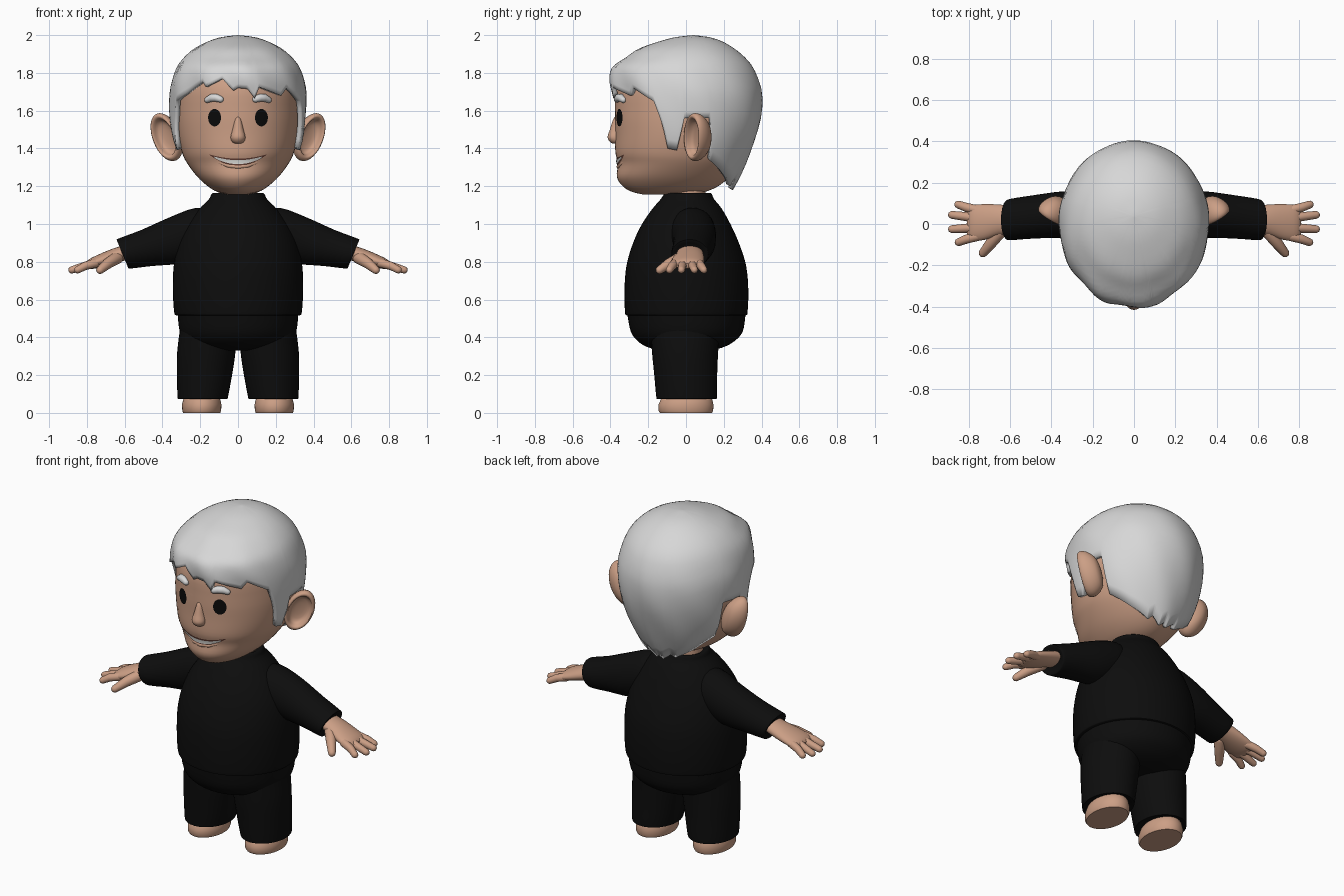
import bpy, bmesh, math
from mathutils import Vector

default = bpy.data.objects.get("Cube")
if default:
    bpy.data.objects.remove(default)


def material(name, r, g, b):
    m = bpy.data.materials.new(name)
    m.use_nodes = True
    m.diffuse_color = (r, g, b, 1)
    bsdf = m.node_tree.nodes["Principled BSDF"]
    bsdf.inputs["Base Color"].default_value = (r, g, b, 1)
    bsdf.inputs["Roughness"].default_value = 0.7
    return m


skin = material("skin", 0.6, 0.345, 0.235)
silver = material("silver hair", 0.68, 0.68, 0.68)
black = material("black cloth", 0.004, 0.004, 0.004)
ink = material("eye black", 0.003, 0.003, 0.003)
lip_dark = material("mouth brown", 0.13, 0.05, 0.035)
ivory = material("teeth white", 0.75, 0.75, 0.72)


def make(name, rows, mat, closed=True, caps=True, angle=50):
    """Skin a list of point rows into a smooth shaded object."""
    bm = bmesh.new()
    grid = [[bm.verts.new(p) for p in row] for row in rows]
    n = len(grid[0])
    for a, b in zip(grid, grid[1:]):
        for i in range(n if closed else n - 1):
            j = (i + 1) % n
            bm.faces.new((a[i], a[j], b[j], b[i]))
    if closed and caps:
        bm.faces.new(grid[0])
        bm.faces.new(grid[-1])
    bmesh.ops.remove_doubles(bm, verts=bm.verts, dist=0.0002)
    bmesh.ops.recalc_face_normals(bm, faces=bm.faces)
    mesh = bpy.data.meshes.new(name)
    bm.to_mesh(mesh)
    bm.free()
    mesh.materials.append(mat)
    mesh.shade_smooth()
    mesh.set_sharp_from_angle(angle=math.radians(angle))
    obj = bpy.data.objects.new(name, mesh)
    bpy.context.collection.objects.link(obj)
    return obj


def loft(name, rings, mat, seg=32, **kw):
    """Rings are (centre, half axis, other half axis)."""
    turn = [math.tau * i / seg for i in range(seg)]
    return make(name, [[Vector(c) + Vector(u) * math.cos(a) + Vector(v) * math.sin(a)
                        for a in turn] for c, u, v in rings], mat, **kw)


def refine(table, n=4):
    """Catmull-Rom resampling of a table of rows."""
    out = []
    last = len(table) - 1
    for i in range(last):
        rows = [table[max(0, min(last, i + k))] for k in (-1, 0, 1, 2)]
        for s in range(n):
            t = s / n
            out.append([b + t / 2 * (c - a + t * (2*a - 5*b + 4*c - d + t * (3*(b - c) + d - a)))
                        for a, b, c, d in zip(*rows)])
    return out + [list(table[-1])]


def lookup(table, z):
    for a, b in zip(table, table[1:]):
        if z <= b[0]:
            t = max(0, (z - a[0]) / (b[0] - a[0]))
            return [p + (q - p) * t for p, q in zip(a, b)]
    return table[-1]


def column(name, table, mat, cx=0, **kw):
    """Upright form from rows of height, half width, front y, back y."""
    return loft(name, [((cx, (f + b) / 2, z), (r, 0, 0), (0, (b - f) / 2, 0))
                       for z, r, f, b in table], mat, seg=48, **kw)


def tube(name, pts, radii, mat):
    """Round ended tube along a path."""
    pts = [Vector(p) for p in pts]
    rings = []
    for i, (p, r) in enumerate(zip(pts, radii)):
        d = (pts[min(i + 1, len(pts) - 1)] - pts[max(i - 1, 0)]).normalized()
        u = d.cross(Vector((0.1, 0.3, 1))).normalized()
        v = d.cross(u)
        steps = [0]
        if i == 0:
            steps = [-85, -60, -30, 0]
        elif i == len(pts) - 1:
            steps = [0, 30, 60, 85]
        for s in steps:
            a = math.radians(s)
            rings.append((p + d * r * math.sin(a), u * r * math.cos(a), v * r * math.cos(a)))
    return loft(name, rings, mat, seg=16)


# Head and neck
head = refine([
    (1.155, 0.05, -0.22, 0.02), (1.17, 0.11, -0.285, 0.1), (1.2, 0.16, -0.335, 0.17),
    (1.25, 0.215, -0.366, 0.23), (1.32, 0.268, -0.36, 0.28), (1.38, 0.297, -0.374, 0.31),
    (1.48, 0.32, -0.374, 0.34), (1.6, 0.327, -0.375, 0.36), (1.75, 0.31, -0.36, 0.35),
    (1.88, 0.22, -0.24, 0.26), (1.95, 0.08, -0.08, 0.1)])
column("head", head, skin)
column("neck", [(1.1, 0.105, -0.09, 0.105), (1.22, 0.1, -0.08, 0.1)], skin)


def face_y(x, z):
    _, r, f, b = lookup(head, z)
    return (f + b) / 2 - (b - f) / 2 * math.sqrt(max(0, 1 - (x / r) ** 2))


def plate(name, cx, w, low, high, mat, lift):
    """Thin patch lying on the face; low and high are heights over -1..1."""
    rows = []
    for i in range(21):
        t = math.sin(math.pi * (i / 20 - 0.5))
        x = cx + w * t
        zs = [low(t) + (high(t) - low(t)) * k / 6 for k in range(7)]
        rows.append([(x, face_y(x, z) - lift, z) for z in zs])
    return make(name, rows, mat, closed=False)


def arc(t):
    return math.sqrt(max(0, 1 - t * t))


# Mouth and nose
plate("mouth", 0, 0.15, lambda t: 1.31 + 0.055 * t * t,
      lambda t: 1.346 + 0.022 * t * t, lip_dark, 0.004)
plate("teeth", 0, 0.125, lambda t: 1.317 + 0.032 * t * t,
      lambda t: 1.338 + 0.019 * t * t, ivory, 0.008)
tube("lower_lip", [(x, face_y(x, 1.3) + 0.006, 1.302 + 2.4 * x * x)
                   for x in (-0.1, -0.05, 0, 0.05, 0.1)], [0.008, 0.011, 0.012, 0.011, 0.008], skin)
nose = refine([(1.425, 0.012, -0.385, -0.35), (1.435, 0.031, -0.403, -0.34),
               (1.46, 0.039, -0.415, -0.34), (1.5, 0.029, -0.403, -0.34),
               (1.55, 0.017, -0.387, -0.35), (1.567, 0.006, -0.377, -0.36)])
column("nose", nose, skin)

# Hair shell with a ragged hem, given as angle from the front and height
shell = refine([
    (1.16, 0.2, -0.3, 0.235), (1.25, 0.26, -0.34, 0.285), (1.4, 0.33, -0.37, 0.35),
    (1.55, 0.358, -0.385, 0.395), (1.68, 0.363, -0.395, 0.403), (1.76, 0.35, -0.405, 0.385),
    (1.83, 0.325, -0.388, 0.355), (1.88, 0.288, -0.318, 0.315), (1.93, 0.23, -0.245, 0.255),
    (1.97, 0.15, -0.13, 0.185), (1.99, 0.085, -0.05, 0.12), (2.0, 0, 0.04, 0.04)])
side_hem = [(64, 1.65), (71, 1.52), (76, 1.4), (84, 1.39), (88, 1.56), (108, 1.56),
            (114, 1.34), (135, 1.26), (156, 1.2), (162, 1.22), (174, 1.18), (180, 1.2)]
fringe = {1: [(0, 1.72), (8, 1.715), (14, 1.665), (18, 1.725), (40, 1.68), (46, 1.72)],
          -1: [(0, 1.72), (4, 1.705), (14, 1.77), (28, 1.725), (32, 1.755), (50, 1.69)]}
hems = {s: fringe[s] + side_hem for s in fringe}
ROWS, COLS = 20, 180
hair_rows = []
for k in range(ROWS + 1):
    row = []
    for i in range(COLS):
        deg = i * 360 / COLS
        s = 1 if deg <= 180 else -1
        hem = lookup(hems[s], min(deg, 360 - deg))[1]
        lift = math.sin(math.pi / 2 * k / ROWS)
        z = hem + (2 - hem) * lift
        _, r, f, b = lookup(shell, z)
        a = math.radians(deg)
        # Soft sweeping locks, strongest over the forehead
        wave = 1 + (0.008 + 0.012 * max(0, math.cos(a))) * math.sin(9 * a + 14 * z) * (1 - lift)
        row.append((r * math.sin(a) * wave, (f + b) / 2 - (b - f) / 2 * math.cos(a) * wave, z))
    hair_rows.append(row)
hair = make("hair", hair_rows, silver, caps=False)
thick = hair.modifiers.new("thickness", "SOLIDIFY")
thick.thickness = 0.025
thick.offset = -1

# Shirt and trouser seat
column("shirt", refine([
    (0.515, 0.3, -0.285, 0.29), (0.517, 0.328, -0.315, 0.318), (0.535, 0.338, -0.323, 0.326),
    (0.65, 0.345, -0.326, 0.33), (0.78, 0.34, -0.315, 0.318), (0.9, 0.315, -0.28, 0.28),
    (1.0, 0.267, -0.233, 0.235), (1.08, 0.205, -0.178, 0.19), (1.13, 0.155, -0.135, 0.15),
    (1.155, 0.142, -0.118, 0.138), (1.163, 0.13, -0.108, 0.128), (1.15, 0.1, -0.08, 0.1)]), black)
column("trouser_seat", refine([
    (0.33, 0.1, -0.13, 0.13), (0.345, 0.2, -0.195, 0.19), (0.375, 0.27, -0.25, 0.25),
    (0.43, 0.308, -0.292, 0.3), (0.53, 0.32, -0.312, 0.316)]), black)

# Everything that comes in pairs; left is +x
for s, side in ((1, "left"), (-1, "right")):
    def flip(p):
        return Vector((p[0] * s, p[1], p[2]))

    # Eyes and brows
    plate(side + "_eye", 0.124 * s, 0.034, lambda t: 1.563 - 0.046 * arc(t),
          lambda t: 1.563 + 0.046 * arc(t), ink, 0.006)
    brow = [(0.093, 1.66), (0.115, 1.668), (0.14, 1.668), (0.162, 1.657)]
    tube(side + "_eyebrow", [(x * s, face_y(x, z) - 0.006, z) for x, z in brow],
         [0.017, 0.021, 0.021, 0.016], silver)

    # Cupped ear
    out, wide, tall = Vector((0.55, -0.83, 0)), Vector((0.068, 0.045, 0)), Vector((0.034, 0, 0.127))
    cup = [(-0.065, 0.1), (-0.06, 0.4), (-0.045, 0.7), (-0.01, 0.94), (0.02, 1), (0.038, 0.95),
           (0.044, 0.86), (0.036, 0.77), (0.012, 0.68), (0, 0.5), (-0.004, 0.1)]
    loft(side + "_ear", [(flip(Vector((0.37, 0.065, 1.46)) + out * h), flip(wide * r), flip(tall * r))
                         for h, r in refine(cup, 2)], skin)

    # Sleeve: x, y, z, lean, half height, half depth
    sleeve = refine([
        (0.1, 0.03, 0.965, 0.01, 0.1, 0.1), (0.2, 0.035, 0.958, 0.02, 0.128, 0.12),
        (0.34, 0.045, 0.912, 0.025, 0.122, 0.113), (0.48, 0.035, 0.874, 0.028, 0.096, 0.105),
        (0.595, 0.022, 0.845, 0.032, 0.08, 0.1), (0.612, 0.02, 0.842, 0.03, 0.073, 0.092),
        (0.605, 0.02, 0.842, 0.02, 0.05, 0.07)], 3)
    loft(side + "_sleeve", [(flip((x, y, z)), (0, d, 0), flip((lean, 0, h)))
                            for x, y, z, lean, h, d in sleeve], black)

    # Hand: x, y, z, half height, half depth
    palm = refine([(0.57, 0.02, 0.858, 0.038, 0.066), (0.65, 0.02, 0.832, 0.038, 0.074),
                   (0.72, 0.01, 0.808, 0.034, 0.086), (0.78, 0.005, 0.788, 0.026, 0.086),
                   (0.805, 0.005, 0.78, 0.012, 0.066)], 3)
    loft(side + "_palm", [(flip((x, y, z)), (0, d, 0), flip((0.3 * h, 0, h)))
                          for x, y, z, h, d in palm], skin)
    fingers = {"little": (0.066, 0.094, 0.85), "ring": (0.027, 0.044, 0.88),
               "middle": (-0.016, -0.025, 0.88), "index": (-0.058, -0.088, 0.848)}
    for finger, (y0, y1, tip) in fingers.items():
        tube(f"{side}_{finger}_finger", [flip((0.755, y0, 0.793)), flip((0.81, (y0 + y1) / 2, 0.778)),
                                         flip((tip, y1, 0.757))], [0.024, 0.022, 0.019], skin)
    tube(side + "_thumb", [flip((0.64, -0.025, 0.822)), flip((0.69, -0.09, 0.79)),
                           flip((0.73, -0.14, 0.756))], [0.034, 0.028, 0.021], skin)

    # Trouser leg and bare foot
    leg = refine([(0.085, 0.1, -0.125, 0.13), (0.075, 0.128, -0.152, 0.158),
                  (0.09, 0.134, -0.158, 0.164), (0.2, 0.146, -0.168, 0.165),
                  (0.32, 0.154, -0.18, 0.17), (0.46, 0.148, -0.19, 0.18)])
    loft(side + "_trouser_leg", [((s * (0.157 + 0.03 * (0.46 - z) / 0.38), (f + b) / 2, z),
                                  (r, 0, 0), (0, (b - f) / 2, 0)) for z, r, f, b in leg], black)
    column(side + "_foot", [(0, 0.098, -0.138, 0.138), (0.012, 0.103, -0.146, 0.144),
                            (0.045, 0.104, -0.145, 0.145), (0.075, 0.097, -0.132, 0.138),
                            (0.1, 0.08, -0.11, 0.12)], skin, cx=0.192 * s)
